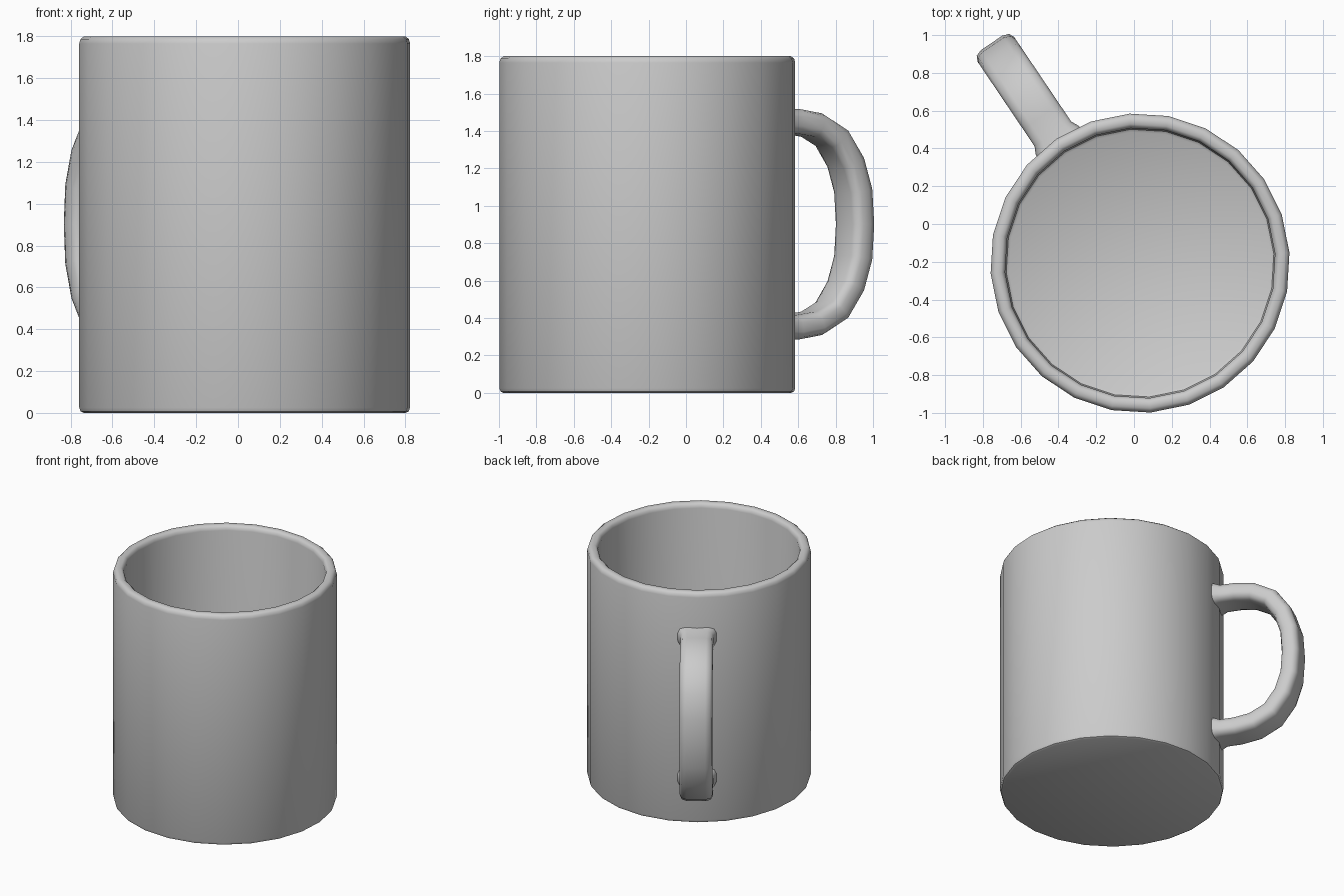
import bpy
from math import cos, sin, radians, tau, hypot
from mathutils import Vector

if "Cube" in bpy.data.objects:
    bpy.data.objects.remove(bpy.data.objects["Cube"])

CENTRE = Vector((0.032, -0.207, 0))
ANGLE = radians(124)          # direction of the handle
SIDES = 24


def make_object(name, verts, faces, angle):
    mesh = bpy.data.meshes.new(name)
    mesh.from_pydata(verts, [], faces)
    obj = bpy.data.objects.new(name, mesh)
    bpy.context.collection.objects.link(obj)
    obj.location = CENTRE
    obj.rotation_euler.z = ANGLE
    bpy.context.view_layer.objects.active = obj
    obj.select_set(True)
    bpy.ops.object.shade_smooth_by_angle(angle=radians(angle))
    obj.select_set(False)
    return obj


def skin(rings, n):
    """Quads joining consecutive rings of n points, with both ends capped."""
    faces = [(r * n + i, r * n + (i + 1) % n, (r + 1) * n + (i + 1) % n, (r + 1) * n + i)
             for r in range(rings - 1) for i in range(n)]
    faces.append(tuple(reversed(range(n))))
    faces.append(tuple(range((rings - 1) * n, rings * n)))
    return faces


# Mug body: outer wall, rounded rim, inner wall and floor
profile = [(0.772, 0), (0.786, 0.007), (0.793, 0.025), (0.793, 1.765), (0.787, 1.787),
           (0.770, 1.80), (0.738, 1.80), (0.722, 1.787), (0.716, 1.765),
           (0.716, 0.115), (0.710, 0.09), (0.695, 0.08)]
verts = [(r * cos(tau * i / SIDES), r * sin(tau * i / SIDES), z)
         for r, z in profile for i in range(SIDES)]
make_object("mug_body", verts, skin(len(profile), SIDES), 40)

# Handle: rounded strap swept along a D-shaped path, flared where it meets the wall
upper = [(0.75, 0.55), (0.785, 0.55), (0.825, 0.55), (0.93, 0.55), (1.06, 0.53),
         (1.19, 0.46), (1.28, 0.33), (1.328, 0.18)]
path = upper + [(1.34, 0)] + [(r, -z) for r, z in reversed(upper)]
section = [(0.117, -0.025), (0.117, 0.025), (0.103, 0.054), (0.068, 0.066),
           (-0.068, 0.066), (-0.103, 0.054), (-0.117, 0.025), (-0.117, -0.025),
           (-0.103, -0.054), (-0.068, -0.066), (0.068, -0.066), (0.103, -0.054)]
flare = {0: 1.2, 1: 1.17, 2: 1.0}
last = len(path) - 1
verts = []
for k, (r, z) in enumerate(path):
    a, b = path[max(k - 1, 0)], path[min(k + 1, last)]
    dr, dz = b[0] - a[0], b[1] - a[1]
    length = hypot(dr, dz)
    nr, nz = -dz / length, dr / length
    s = flare.get(min(k, last - k), 1.0)
    verts += [(r + nr * t * s, w * s, 0.902 + z + nz * t * s) for w, t in section]
make_object("handle", verts, skin(len(path), len(section)), 50)
